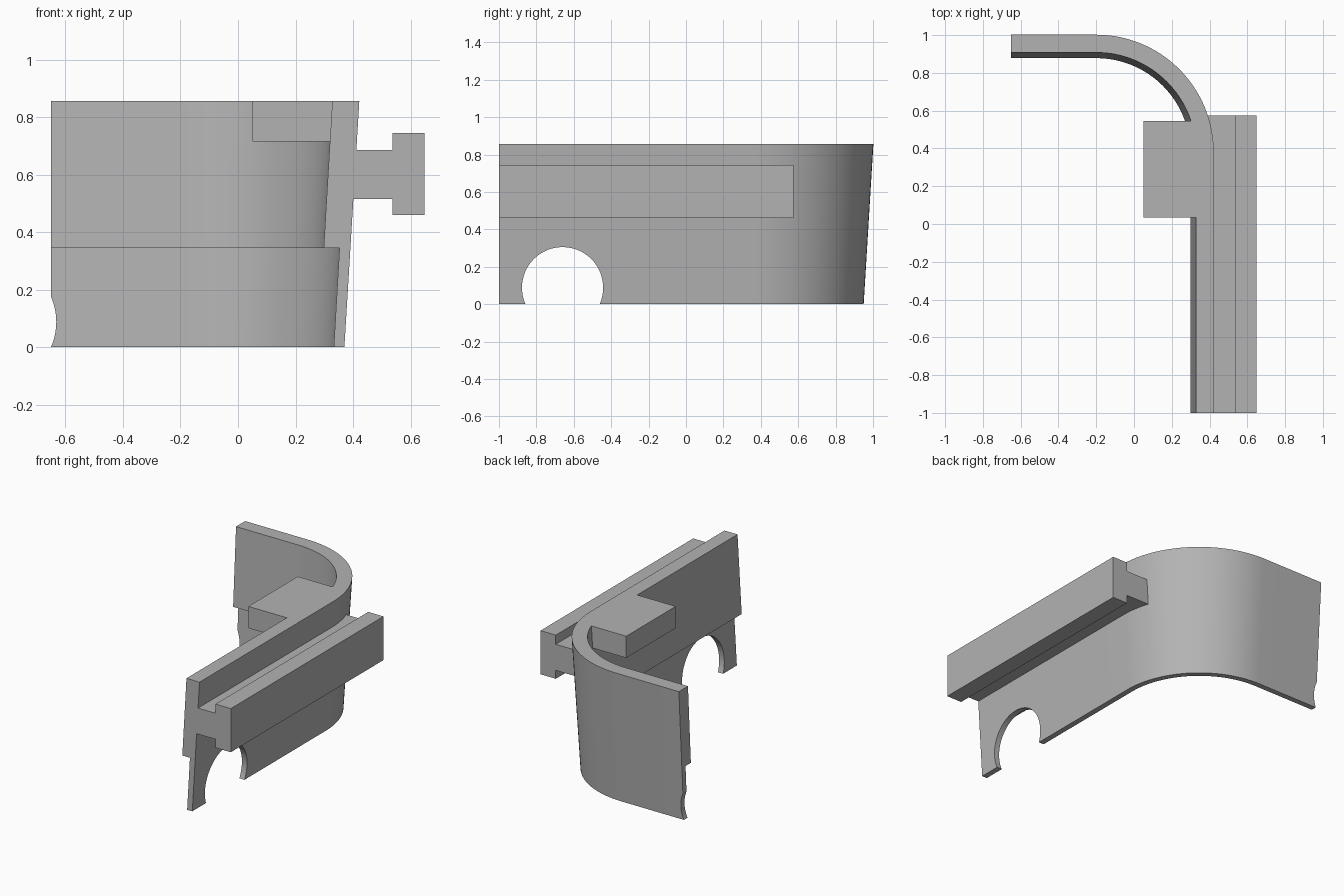
import bpy, bmesh, math
from mathutils import Matrix, Vector

if "Cube" in bpy.data.objects:
    bpy.data.objects.remove(bpy.data.objects["Cube"], do_unlink=True)

grey = bpy.data.materials.new("plain_grey")
grey.use_nodes = True
COLOR = (0.45, 0.45, 0.45, 1)
grey.diffuse_color = COLOR
grey.node_tree.nodes["Principled BSDF"].inputs["Base Color"].default_value = COLOR


def finish(bm, name):
    bmesh.ops.recalc_face_normals(bm, faces=bm.faces)
    mesh = bpy.data.meshes.new(name)
    bm.to_mesh(mesh)
    bm.free()
    mesh.materials.append(grey)
    obj = bpy.data.objects.new(name, mesh)
    bpy.context.collection.objects.link(obj)
    return obj


def loft(rings, name):
    """Skin a list of matching closed sections and cap both ends."""
    bm = bmesh.new()
    loops = [[bm.verts.new(p) for p in ring] for ring in rings]
    for a, b in zip(loops, loops[1:]):
        for i in range(len(a)):
            j = (i + 1) % len(a)
            bm.faces.new((a[i], a[j], b[j], b[i]))
    bm.faces.new(loops[0])
    bm.faces.new(loops[-1])
    return finish(bm, name)


def extrude_y(profile, y0, y1, name):
    return loft([[(x, y, z) for x, z in profile] for y in (y0, y1)], name)


def cylinder(center, axis, radius, depth, name):
    bm = bmesh.new()
    turn = Vector((0, 0, 1)).rotation_difference(Vector(axis)).to_matrix().to_4x4()
    bmesh.ops.create_cone(bm, cap_ends=True, segments=64, radius1=radius, radius2=radius,
                          depth=depth, matrix=Matrix.Translation(center) @ turn)
    return finish(bm, name)


def combine(target, tool, operation):
    mod = target.modifiers.new(operation.lower(), 'BOOLEAN')
    mod.operation, mod.object, mod.solver = operation, tool, 'EXACT'
    bpy.context.view_layer.objects.active = target
    bpy.ops.object.modifier_apply(modifier=mod.name)
    bpy.data.objects.remove(tool, do_unlink=True)


# Curved wall: leaning, stepped section swept along a straight, a bend and a straight
TOP = 0.857
CX, CY = -0.2, 0.38
section = [(0.57, 0), (0.622, TOP), (0.528, TOP), (0.498, 0.345), (0.553, 0.345), (0.533, 0)]
STEPS = 32
rings = [[(CX + r, -1, z) for r, z in section]]
for i in range(STEPS + 1):
    a = math.pi / 2 * i / STEPS
    rings.append([(CX + r * math.cos(a), CY + r * math.sin(a), z) for r, z in section])
rings.append([(-0.65, CY + r, z) for r, z in section])
wall = loft(rings, "curved_wall")

# T-shaped rail on the outside
rail = [(0.35, 0.515), (0.538, 0.515), (0.538, 0.46), (0.648, 0.46),
        (0.648, 0.745), (0.538, 0.745), (0.538, 0.685), (0.35, 0.685)]
combine(wall, extrude_y(rail, -1, 0.575, "side_rail"), 'UNION')

# Block on the inside, flush with the top
block = [(0.05, 0.715), (0.35, 0.715), (0.35, TOP), (0.05, TOP)]
combine(wall, extrude_y(block, 0.035, 0.545, "inner_block"), 'UNION')

# Round openings in the lower edge
HOLE = 0.217
combine(wall, cylinder((0.35, -0.66, 0.088), (1, 0, 0), HOLE, 0.4, "side_opening"), 'DIFFERENCE')
combine(wall, cylinder((-0.849, 0.93, 0.088), (0, 1, 0), HOLE, 0.4, "end_opening"), 'DIFFERENCE')

bpy.ops.object.select_all(action='DESELECT')
wall.select_set(True)
bpy.context.view_layer.objects.active = wall
bpy.ops.object.shade_smooth_by_angle(angle=math.radians(25))
